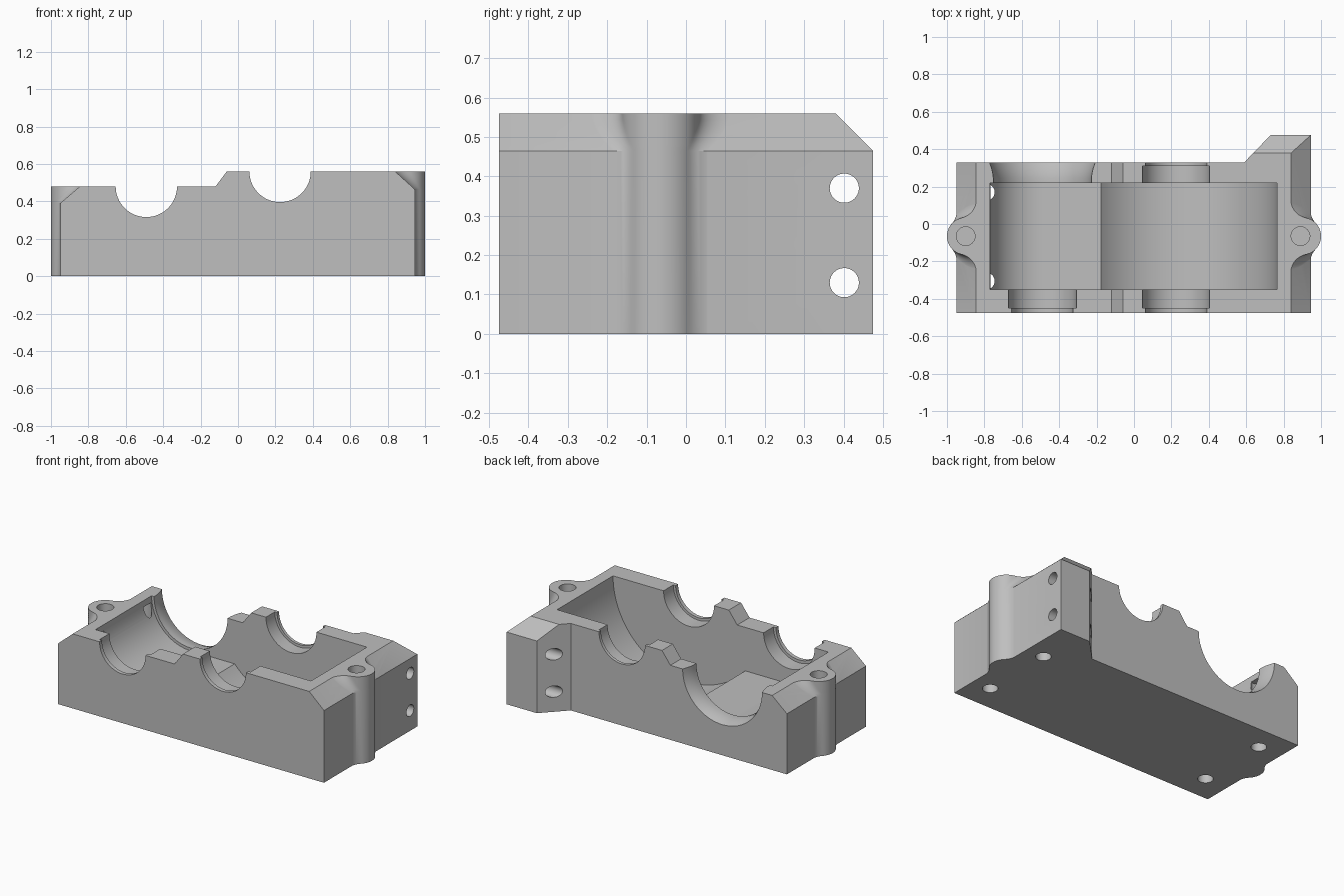
import bpy, bmesh, math
from math import pi, cos, sin

if "Cube" in bpy.data.objects:
    bpy.data.objects.remove(bpy.data.objects["Cube"])

metal = bpy.data.materials.new("cast grey")
metal.diffuse_color = (0.52, 0.52, 0.52, 1)
metal.use_nodes = True
metal.node_tree.nodes["Principled BSDF"].inputs["Base Color"].default_value = metal.diffuse_color


def loft(name, sections):
    """Closed solid through matching rings of points."""
    bm = bmesh.new()
    rings = [[bm.verts.new(p) for p in s] for s in sections]
    n = len(rings[0])
    for a, b in zip(rings, rings[1:]):
        for i in range(n):
            j = (i + 1) % n
            bm.faces.new((a[i], a[j], b[j], b[i]))
    bm.faces.new(rings[0])
    bm.faces.new(rings[-1])
    bmesh.ops.recalc_face_normals(bm, faces=bm.faces)
    me = bpy.data.meshes.new(name)
    bm.to_mesh(me)
    bm.free()
    ob = bpy.data.objects.new(name, me)
    bpy.context.collection.objects.link(ob)
    me.materials.append(metal)
    return ob


def prism(name, pts, axis, lo, hi):
    """Extrude a 2D outline along x, y or z."""
    place = {"x": lambda p, d: (d, p[0], p[1]),
             "y": lambda p, d: (p[0], d, p[1]),
             "z": lambda p, d: (p[0], p[1], d)}[axis]
    return loft(name, [[place(p, d) for p in pts] for d in (lo, hi)])


def arc(cx, cy, r, a0, a1, n):
    return [(cx + r * cos(a0 + (a1 - a0) * i / n),
             cy + r * sin(a0 + (a1 - a0) * i / n)) for i in range(n + 1)]


def circle(cx, cy, r, n=48):
    return arc(cx, cy, r, 0, 2 * pi, n)[:-1]


def combine(target, tool, op):
    m = target.modifiers.new(op, "BOOLEAN")
    m.operation, m.solver, m.object = op, "EXACT", tool
    bpy.context.view_layer.objects.active = target
    bpy.ops.object.modifier_apply(modifier=m.name)
    bpy.data.objects.remove(tool)


# Stepped, end-chamfered block
housing = prism("housing", [
    (-0.95, 0), (0.945, 0), (0.945, 0.465), (0.84, 0.56), (-0.06, 0.56),
    (-0.12, 0.48), (-0.845, 0.48), (-0.95, 0.39)], "y", -0.475, 0.475)


def cut(tool):
    combine(housing, tool, "DIFFERENCE")


# Back relief leaves the mounting lug at one corner
cut(prism("back_relief", [(-1.2, 0.33), (0.59, 0.33), (0.73, 0.475),
                          (0.73, 0.6), (-1.2, 0.6)], "z", -0.1, 0.8))
cut(prism("lug_chamfer", [(0.38, 0.56), (0.475, 0.465), (0.6, 0.34),
                          (0.6, 0.8), (0.38, 0.8)], "x", 0.4, 1.1))

# Bolt ears whose fillets follow the end chamfers
EAR_X, EAR_Y, EAR_R = 0.9, -0.065, 0.1


def ear_outline(t):
    fx = t + EAR_R
    d = math.sqrt(4 * EAR_R ** 2 - (fx - EAR_X) ** 2)
    a = math.atan2(-d, EAR_X - fx) + 2 * pi
    half = [(0.8, d)] + arc(fx, d, EAR_R, pi, a, 10)
    half += arc(EAR_X, 0, EAR_R, math.atan2(d, fx - EAR_X), 0, 14)[1:]
    return half + [(x, -y) for x, y in half[-2::-1]]


for side, face, inner, z1, z2 in ((1, 0.945, 0.84, 0.465, 0.56),
                                  (-1, 0.95, 0.845, 0.39, 0.48)):
    levels = [(0, face)] + [(z1 + (z2 - z1) * i / 6, face + (inner - face) * i / 6)
                            for i in range(7)]
    ear = loft("ear", [[(side * x, y + EAR_Y, z) for x, y in ear_outline(t - 0.002)]
                       for z, t in levels])
    combine(housing, ear, "UNION")

# Gear cavity: small gear pocket, flat floor, large gear pocket
large_start = pi + math.asin(0.36 / 0.54)
floor = [(-0.77, 0.8)] + arc(-0.49, 0.48, 0.28, pi, 1.5 * pi, 24)
floor += arc(0.225, 0.56, 0.54, large_start, 2 * pi, 48) + [(0.765, 0.8)]
cut(prism("gear_cavity", floor, "y", -0.35, 0.22))


# Bearing seats with a narrower outer lip
def bore(name, cx, cz, stations):
    cut(loft(name, [[(x, y, z) for x, z in circle(cx, cz, r, 64)] for y, r in stations]))


bore("input_bore", -0.49, 0.48, [(-0.6, 0.164), (-0.45, 0.164), (-0.45, 0.182), (-0.3, 0.182)])
bore("output_front_bore", 0.225, 0.56, [(-0.6, 0.164), (-0.45, 0.164), (-0.45, 0.18), (-0.3, 0.18)])
bore("output_back_bore", 0.225, 0.56, [(0.15, 0.18), (0.31, 0.18), (0.31, 0.164), (0.4, 0.164)])
bore("motor_bore", -0.49, 0.48, [(0.2, 0.262), (0.245, 0.262), (0.27, 0.265),
                                 (0.3, 0.272), (0.33, 0.283), (0.36, 0.295)])

# Ear bolt holes, underside screw holes, lug cross holes
cut(prism("left_ear_hole", circle(-0.9, EAR_Y, 0.05), "z", 0.24, 0.8))
cut(prism("right_ear_hole", circle(0.89, EAR_Y, 0.05), "z", 0.32, 0.8))
for x in (-0.79, 0.82):
    for y in (-0.305, 0.17):
        cut(prism("foot_hole", circle(x, y, 0.045), "z", -0.1, 0.44))
for z in (0.13, 0.37):
    cut(prism("lug_hole", circle(0.402, z, 0.037), "x", 0.5, 1.1))

# Smooth the bores and fillets, keep machined edges crisp
bpy.ops.object.select_all(action="DESELECT")
housing.select_set(True)
bpy.context.view_layer.objects.active = housing
bpy.ops.object.shade_smooth_by_angle(angle=math.radians(25))
